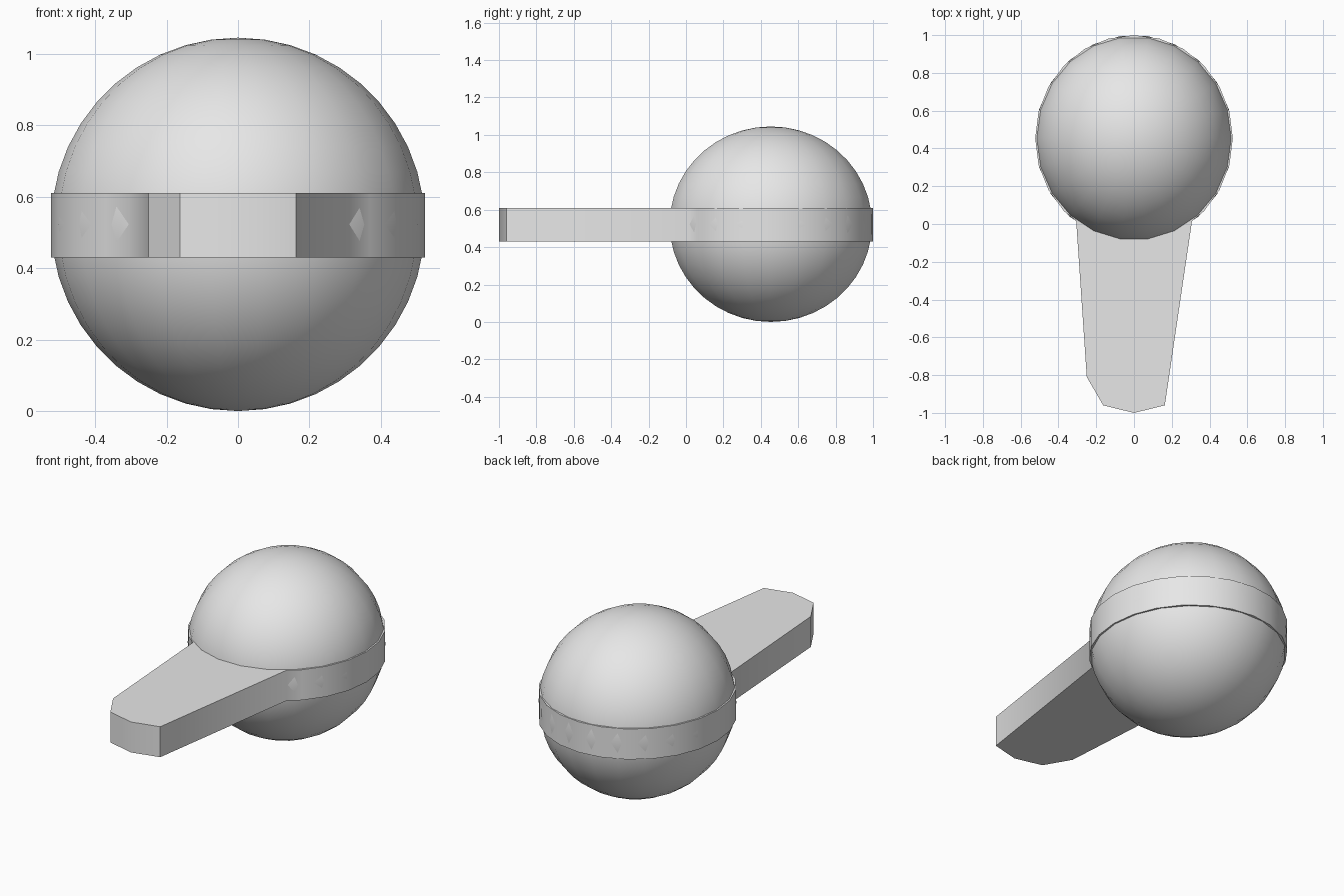
import bpy, bmesh
from math import sin, cos, pi, radians

cube = bpy.data.objects.get("Cube")
if cube:
    bpy.data.objects.remove(cube, do_unlink=True)

# Shared dimensions of the ball and the ring around it
CENTRE_Y, CENTRE_Z = 0.4535, 0.5225
RX, RY, RZ = 0.523, 0.5465, 0.5225
BAND_LOW, BAND_HIGH = 0.43, 0.61

grey = bpy.data.materials.new("light grey")
grey.use_nodes = True
grey.diffuse_color = (0.8, 0.8, 0.8, 1)
grey.node_tree.nodes["Principled BSDF"].inputs["Base Color"].default_value = (0.8, 0.8, 0.8, 1)


def add_object(name, bm):
    bmesh.ops.recalc_face_normals(bm, faces=bm.faces)
    mesh = bpy.data.meshes.new(name)
    bm.to_mesh(mesh)
    bm.free()
    mesh.materials.append(grey)
    obj = bpy.data.objects.new(name, mesh)
    bpy.context.collection.objects.link(obj)
    return obj


# Ball: a half circle spun around the upright axis, then stretched
SIDES = 22
bm = bmesh.new()
arc = [bm.verts.new((sin(pi * i / SIDES), 0, cos(pi * i / SIDES))) for i in range(SIDES + 1)]
edges = [bm.edges.new(pair) for pair in zip(arc, arc[1:])]
bmesh.ops.spin(bm, geom=arc + edges, cent=(0, 0, 0), axis=(0, 0, 1),
               angle=2 * pi, steps=SIDES)
bmesh.ops.remove_doubles(bm, verts=bm.verts, dist=0.001)
bmesh.ops.scale(bm, vec=(RX, RY, RZ), verts=bm.verts)
bmesh.ops.translate(bm, vec=(0, CENTRE_Y, CENTRE_Z), verts=bm.verts)
for face in bm.faces:
    face.smooth = True
add_object("ball", bm)

# Ring and handle: one flat outline, extruded upwards
ring = [(RX * cos(radians(a)), CENTRE_Y + RY * sin(radians(a))) for a in range(-45, 226, 15)]
handle = [(-0.306, 0.016), (-0.25, -0.81), (-0.163, -0.96), (0, -1),
          (0.163, -0.96), (0.307, 0.016)]
bm = bmesh.new()
base = bm.faces.new([bm.verts.new((x, y, BAND_LOW)) for x, y in ring + handle])
extruded = bmesh.ops.extrude_face_region(bm, geom=[base], use_keep_orig=True)
top = [v for v in extruded["geom"] if isinstance(v, bmesh.types.BMVert)]
bmesh.ops.translate(bm, vec=(0, 0, BAND_HIGH - BAND_LOW), verts=top)

# Keep the rims and the corners of the handle tip crisp, round the rest
for face in bm.faces:
    face.smooth = True
for edge in bm.edges:
    a, b = (v.co for v in edge.verts)
    rim = abs(a.z - b.z) < 0.01
    tip_corner = a.y < -0.7 and abs(a.x) > 0.1
    edge.smooth = not (rim or tip_corner)
add_object("ring_and_handle", bm)
